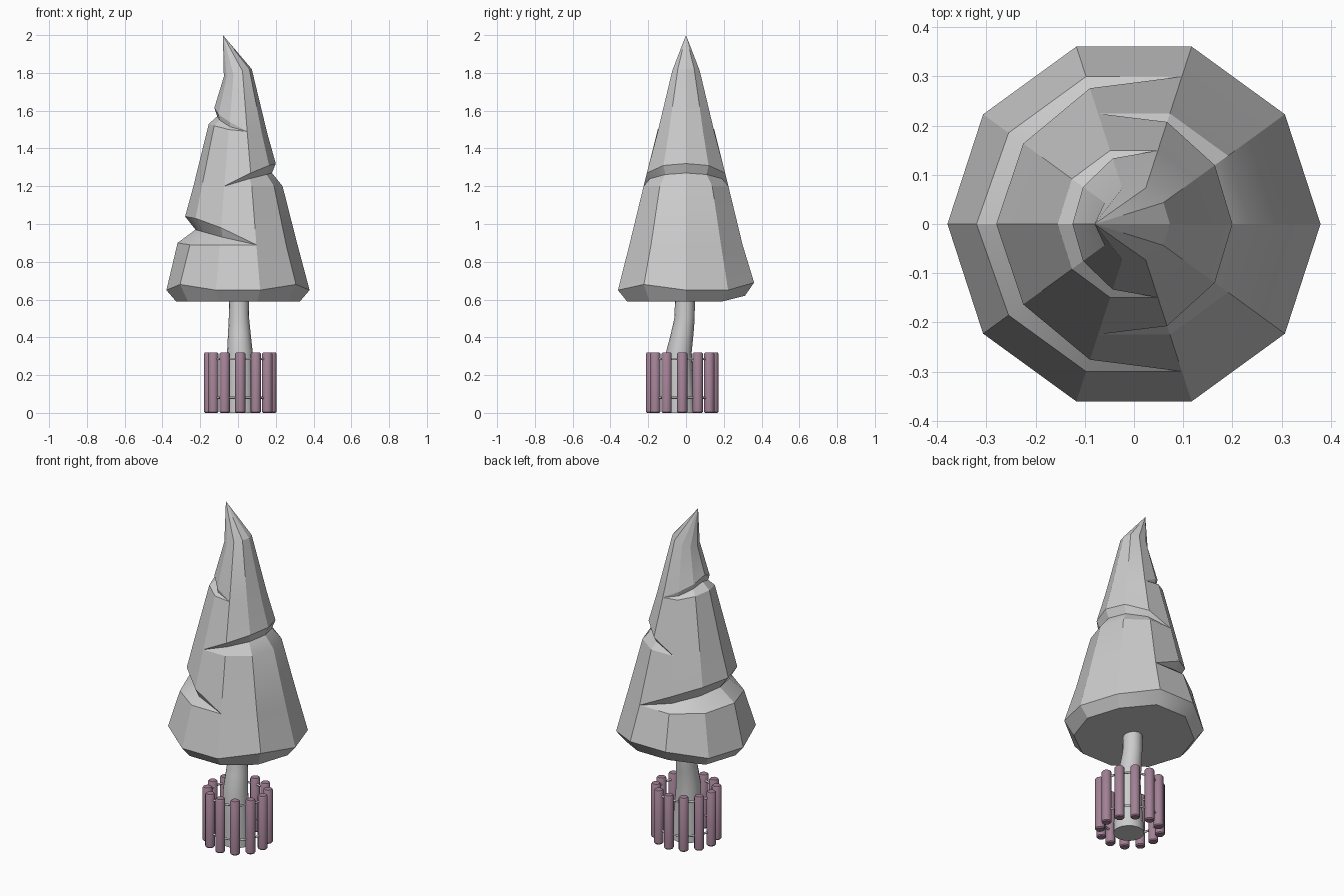
import bpy, bmesh
from math import cos, sin, pi, radians

if "Cube" in bpy.data.objects:
    bpy.data.objects.remove(bpy.data.objects["Cube"])


def add_object(name, bm, smooth_angle=None, mat=None):
    bmesh.ops.remove_doubles(bm, verts=bm.verts, dist=0.0005)
    bmesh.ops.recalc_face_normals(bm, faces=bm.faces)
    me = bpy.data.meshes.new(name)
    bm.to_mesh(me)
    bm.free()
    ob = bpy.data.objects.new(name, me)
    bpy.context.collection.objects.link(ob)
    if mat:
        me.materials.append(mat)
    if smooth_angle:
        bpy.ops.object.select_all(action='DESELECT')
        ob.select_set(True)
        bpy.context.view_layer.objects.active = ob
        bpy.ops.object.shade_smooth_by_angle(angle=radians(smooth_angle))
    return ob


def loft(bm, rings):
    loops = [[bm.verts.new(p) for p in ring] for ring in rings]
    n = len(loops[0])
    for a, b in zip(loops, loops[1:]):
        for i in range(n):
            j = (i + 1) % n
            same_i = (a[i].co - b[i].co).length < 1e-5
            same_j = (a[j].co - b[j].co).length < 1e-5
            if same_i and same_j:
                continue
            if same_i:
                bm.faces.new((a[i], a[j], b[j]))
            elif same_j:
                bm.faces.new((a[i], a[j], b[i]))
            else:
                bm.faces.new((a[i], a[j], b[j], b[i]))
    return loops


# Foliage: ten-sided cone with three wedge cuts, mirrored front to back.
# Each ring lists (radius, z) from the right side (0 deg) to the left (180 deg).
def mirrored(half):
    full = half + half[4:0:-1]
    return [(r * cos(i * pi / 5), r * sin(i * pi / 5), z) for i, (r, z) in enumerate(full)]


def flat_ring(r, heights):
    return [(r * cos(i * pi / 5), r * sin(i * pi / 5), z) for i, z in enumerate(heights)]


low1 = [(.315, .89)] * 5 + [(.32, .90)]
low2 = [(.236, 1.2)] * 6
low3 = [(.155, 1.48), (.156, 1.48), (.157, 1.49), (.157, 1.50), (.156, 1.52), (.155, 1.53)]
rings = [
    flat_ring(.328, [.59, .59, .62, .62, .59, .59, .59, .59, .59, .59]),
    flat_ring(.379, [.65, .65, .69, .69, .65, .65, .68, .65, .65, .68]),
    mirrored(low1),
    mirrored(low1[:3] + [(.265, .93), (.235, .96), (.225, .97)]),
    mirrored(low1[:3] + [(.29, .98), (.278, 1.03), (.28, 1.04)]),
    mirrored(low2),
    mirrored([(.18, 1.27), (.185, 1.262), (.2, 1.24)] + low2[3:]),
    mirrored([(.2, 1.32), (.203, 1.31), (.218, 1.27)] + low2[3:]),
    mirrored(low3),
    mirrored(low3[:3] + [(.135, 1.515), (.12, 1.55), (.11, 1.57)]),
    mirrored(low3[:3] + [(.14, 1.54), (.128, 1.58), (.125, 1.615)]),
    mirrored([(.073, 1.82), (.074, 1.82), (.077, 1.81), (.077, 1.79), (.074, 1.78), (.075, 1.78)]),
]
bm = bmesh.new()
loops = loft(bm, rings)
bm.faces.new(loops[0])
tip = bm.verts.new((-.08, 0, 2))
for i in range(10):
    bm.faces.new((loops[-1][i], loops[-1][(i + 1) % 10], tip))
add_object("foliage", bm, 25)

# Trunk: slightly bent tapering tube
path = [(.012, -.03, .084, 0), (.012, -.035, .076, .15), (.01, -.038, .068, .32),
        (.007, -.02, .06, .42), (.005, -.008, .054, .5), (.005, -.005, .052, .62)]
bm = bmesh.new()
loops = loft(bm, [[(x + r * cos(k * pi / 8), y + r * sin(k * pi / 8), z) for k in range(16)]
                  for x, y, r, z in path])
bm.faces.new(loops[0])
bm.faces.new(loops[-1])
add_object("trunk", bm, 40)

# Fence posts: twelve round stakes around the trunk
CX, CY, R = .012, -.02, .165
wood = bpy.data.materials.new("fence_wood")
wood.diffuse_color = (.36, .22, .30, 1)
wood.use_nodes = True
wood.node_tree.nodes["Principled BSDF"].inputs["Base Color"].default_value = wood.diffuse_color
for k in range(12):
    a = k * pi / 6
    px, py = CX + R * cos(a), CY + R * sin(a)
    profile = [(.022, 0), (.027, .006), (.027, .313), (.022, .32)]
    bm = bmesh.new()
    loops = loft(bm, [[(px + r * cos(j * pi / 6), py + r * sin(j * pi / 6), z) for j in range(12)]
                      for r, z in profile])
    bm.faces.new(loops[0])
    bm.faces.new(loops[-1])
    add_object(f"fence_post_{k + 1}", bm, 35, wood)

# Wire hoops tying the posts together
for name, z in (("lower_fence_wire", .08), ("upper_fence_wire", .285)):
    bpy.ops.mesh.primitive_torus_add(location=(CX, CY, z), major_radius=.155, minor_radius=.006,
                                     major_segments=36, minor_segments=8)
    bpy.context.object.name = name
    bpy.ops.object.shade_smooth_by_angle(angle=radians(50))
